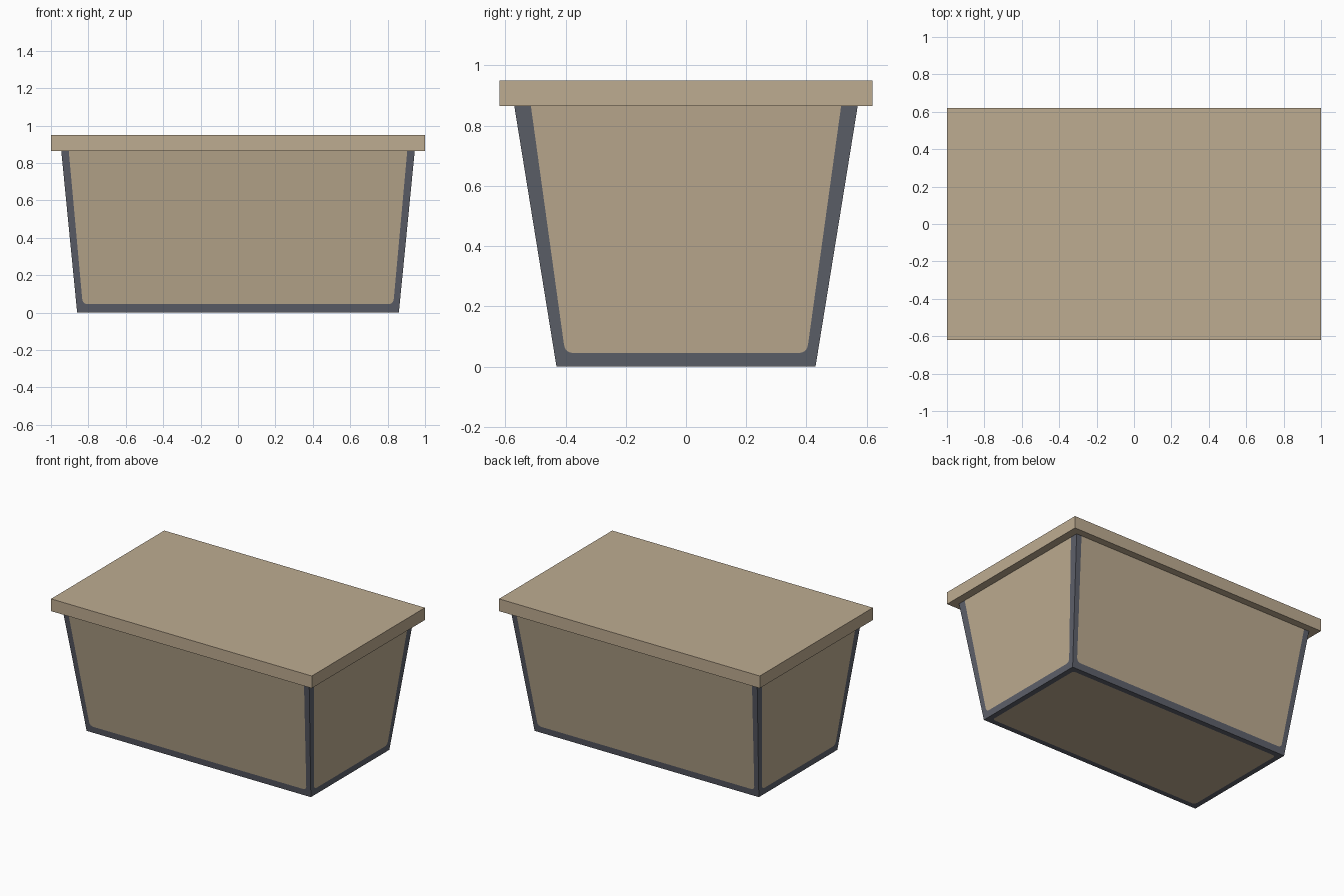
import bpy, bmesh, math
from mathutils import Vector

if "Cube" in bpy.data.objects:
    bpy.data.objects.remove(bpy.data.objects["Cube"])

H, TOP = 0.865, 0.95            # body height, lid top
X0, X1, Y0, Y1 = 0.86, 0.945, 0.43, 0.57   # half sizes at floor and rim


def material(name, rgb):
    m = bpy.data.materials.new(name)
    m.diffuse_color = (*rgb, 1)
    m.use_nodes = True
    m.node_tree.nodes["Principled BSDF"].inputs["Base Color"].default_value = m.diffuse_color
    return m


tan = material("tan", (0.515, 0.413, 0.283))
slate = material("slate_frame", (0.112, 0.120, 0.148))


def make_object(name, bm, mats):
    bmesh.ops.remove_doubles(bm, verts=bm.verts, dist=1e-5)
    bmesh.ops.recalc_face_normals(bm, faces=bm.faces)
    me = bpy.data.meshes.new(name)
    bm.to_mesh(me)
    bm.free()
    for m in mats:
        me.materials.append(m)
    ob = bpy.data.objects.new(name, me)
    bpy.context.collection.objects.link(ob)
    return ob


def round_corner(prev, corner, nxt, r, n=4):
    """Points of a smooth curve replacing a sharp 2D corner."""
    c = Vector(corner)
    a = c + (Vector(prev) - c).normalized() * r
    b = c + (Vector(nxt) - c).normalized() * r
    return [a * (1 - t) ** 2 + c * 2 * t * (1 - t) + b * t * t
            for t in (i / n for i in range(n + 1))]


bm = bmesh.new()


def add_face(points, mat):
    f = bm.faces.new([bm.verts.new(p) for p in points])
    f.material_index = mat


# Sloped walls: tan panel framed by a slate U that is flush with it
def wall(tangent, outward, w0, w1, d0, d1, m0, m1):
    t, o = Vector(tangent), Vector(outward)

    def place(p):
        return t * p[0] + o * (d0 + (d1 - d0) * p[1] / H) + Vector((0, 0, p[1]))

    zb = 0.045
    bw = w0 + (w1 - w0) * zb / H - m0
    tl, bl, br, tr = (-(w1 - m1), H), (-bw, zb), (bw, zb), (w1 - m1, H)
    inner = [tl, *round_corner(tl, bl, br, 0.028),
             *round_corner(bl, br, tr, 0.028), tr]
    add_face([place(p) for p in inner], 0)
    outer = [(w1, H), (w0, 0), (-w0, 0), (-w1, H)]
    add_face([place(p) for p in inner + outer], 1)


for s in (-1, 1):
    wall((-s, 0, 0), (0, s, 0), X0, X1, Y0, Y1, 0.034, 0.04)
    wall((0, s, 0), (s, 0, 0), Y0, Y1, X0, X1, 0.036, 0.055)

# Underside: tan panel with a slate border made of two halves
b = 0.038
ix, iy = X0 - b, Y0 - b
half = [(0, -iy), *round_corner((0, -iy), (ix, -iy), (ix, 0), 0.025),
        *round_corner((ix, -iy), (ix, iy), (0, iy), 0.025), (0, iy)]
for s in (-1, 1):
    panel = [(s * x, y, 0) for x, y in half]
    add_face(panel, 0)
    edge = [(0, Y0, 0), (s * X0, Y0, 0), (s * X0, -Y0, 0), (0, -Y0, 0)]
    add_face(panel + edge, 1)

make_object("tapered_box_body", bm, [tan, slate])

# Lid slab
bm = bmesh.new()
bmesh.ops.create_cube(bm, size=1)
for v in bm.verts:
    v.co = Vector((v.co.x * 2, v.co.y * 1.24, (H + TOP) / 2 + v.co.z * (TOP - H)))
make_object("lid", bm, [tan])
